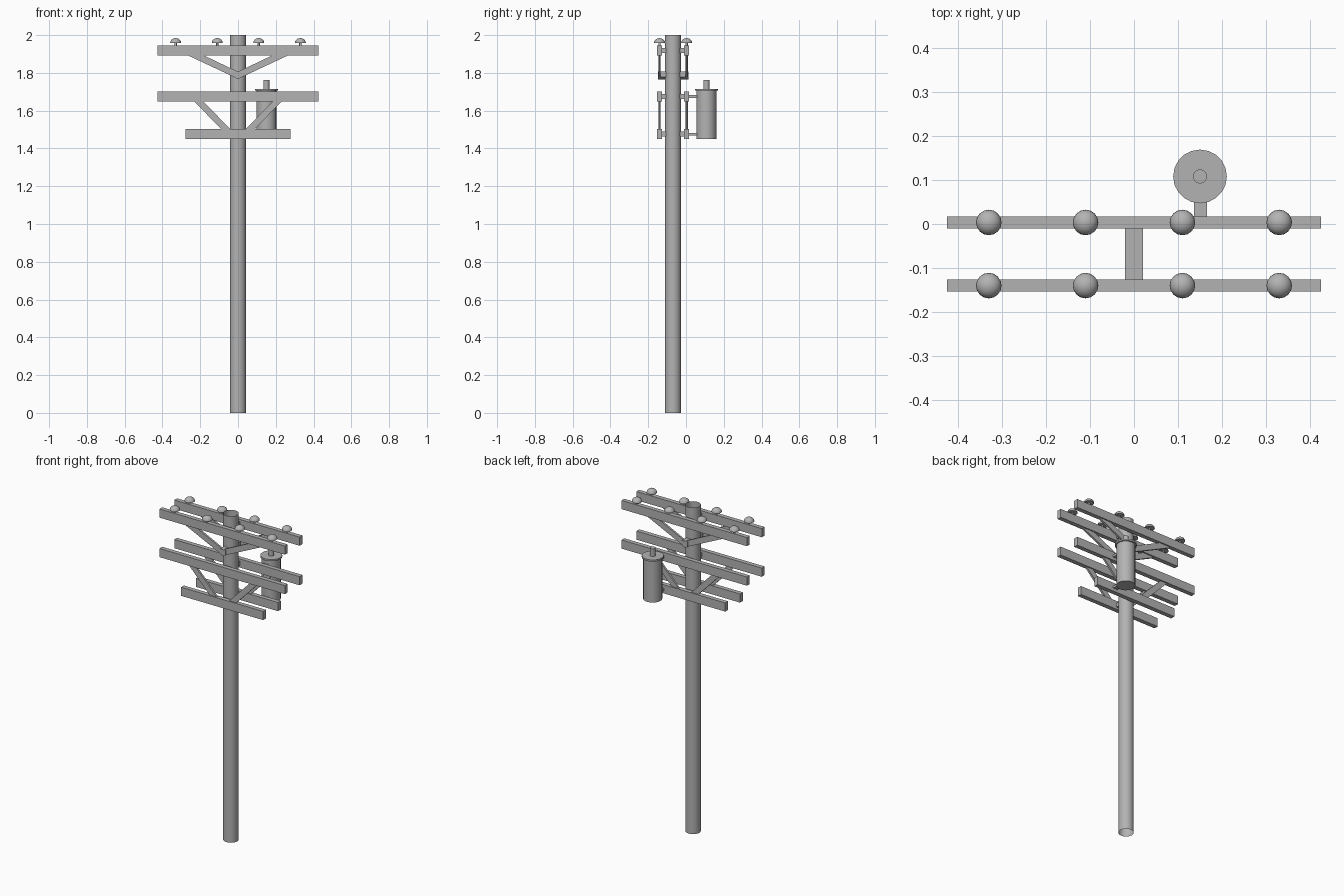
import bpy, bmesh, math
from mathutils import Matrix

if "Cube" in bpy.data.objects:
    bpy.data.objects.remove(bpy.data.objects["Cube"])

PY = -0.069                      # pole axis
ARMS_Y = (-0.14, 0.0035)         # front and back crossarm centre lines

grey = bpy.data.materials.new("dark_grey")
grey.diffuse_color = (0.45, 0.45, 0.45, 1)
grey.use_nodes = True
grey.node_tree.nodes["Principled BSDF"].inputs["Base Color"].default_value = grey.diffuse_color


def finish(name, bm, smooth=False):
    bmesh.ops.recalc_face_normals(bm, faces=bm.faces)
    me = bpy.data.meshes.new(name)
    bm.to_mesh(me)
    bm.free()
    me.materials.append(grey)
    ob = bpy.data.objects.new(name, me)
    bpy.context.collection.objects.link(ob)
    if smooth:
        bpy.ops.object.select_all(action='DESELECT')
        bpy.context.view_layer.objects.active = ob
        ob.select_set(True)
        bpy.ops.object.shade_smooth_by_angle(angle=math.radians(40))
    return ob


def box(name, x0, x1, y0, y1, z0, z1):
    bm = bmesh.new()
    m = Matrix.Translation(((x0 + x1) / 2, (y0 + y1) / 2, (z0 + z1) / 2))
    bmesh.ops.create_cube(bm, size=1, matrix=m @ Matrix.Diagonal((x1 - x0, y1 - y0, z1 - z0, 1)))
    return finish(name, bm)


def prism(name, pts, y0, y1):
    """Extrude an x-z outline along y."""
    bm = bmesh.new()
    f = bm.faces.new([bm.verts.new((x, y0, z)) for x, z in pts])
    ext = bmesh.ops.extrude_face_region(bm, geom=[f])
    bmesh.ops.translate(bm, vec=(0, y1 - y0, 0),
                        verts=[v for v in ext['geom'] if isinstance(v, bmesh.types.BMVert)])
    return finish(name, bm)


def lathe(name, profile, x, y, sides):
    """Stack rings of (radius, z); radius 0 closes with a point."""
    bm = bmesh.new()
    rings = []
    for r, z in profile:
        n = sides if r else 1
        rings.append([bm.verts.new((x + r * math.cos(math.tau * i / sides),
                                    y + r * math.sin(math.tau * i / sides), z)) for i in range(n)])
    for a, b in zip(rings, rings[1:]):
        for i in range(sides):
            j = (i + 1) % sides
            quad = [a[i % len(a)], a[j % len(a)], b[j % len(b)], b[i % len(b)]]
            bm.faces.new(list(dict.fromkeys(quad)))
    return finish(name, bm, True)


# Pole, open at both ends
lathe("pole", [(0.043, 0), (0.043, 2)], 0, PY, 20)

# Crossarms on three levels, with spacers through the pole
for level, half, z0, z1 in (("top", 0.425, 1.891, 1.944),
                            ("middle", 0.425, 1.649, 1.702),
                            ("bottom", 0.278, 1.451, 1.504)):
    for side, y in zip(("front", "back"), ARMS_Y):
        box(f"{level}_crossarm_{side}", -half, half, y - 0.0135, y + 0.0135, z0, z1)
    zc = (z0 + z1) / 2
    box(f"{level}_crossarm_spacer", -0.02, 0.02, ARMS_Y[0] + 0.01, ARMS_Y[1] - 0.01,
        zc - 0.013, zc + 0.013)

# Diagonal braces
for side, y in zip(("front", "back"), ARMS_Y):
    prism(f"top_v_brace_{side}",
          [(-0.264, 1.892), (0, 1.768), (0.264, 1.892), (0.18, 1.892), (0, 1.806), (-0.18, 1.892)],
          y - 0.006, y + 0.006)
    for s, hand in ((-1, "left"), (1, "right")):
        prism(f"lower_brace_{side}_{hand}",
              [(s * 0.233, 1.651), (s * 0.185, 1.651), (s * 0.042, 1.503), (s * 0.09, 1.503)],
              y - 0.006, y + 0.006)

# Connector where the upper braces meet at the pole
prism("top_brace_connector",
      [(-0.02, 1.777), (0, 1.766), (0.02, 1.777), (0.02, 1.807), (-0.02, 1.807)],
      ARMS_Y[0] - 0.009, ARMS_Y[1] + 0.009)

# Insulators
dome = [(0.029 * math.cos(a), 1.959 + 0.025 * math.sin(a))
        for a in (math.radians(15 * i) for i in range(6))]
for side, y in zip(("front", "back"), ARMS_Y):
    for i, x in enumerate((-0.33, -0.11, 0.11, 0.33)):
        lathe(f"insulator_{side}_{i + 1}",
              [(0.006, 1.94), (0.006, 1.959)] + dome + [(0, 1.984)], x, y, 16)

# Transformer tank with lid and bushing
TX, TY = 0.15, 0.108
lathe("transformer_tank",
      [(0, 1.451), (0.053, 1.451), (0.053, 1.706), (0.061, 1.706), (0.061, 1.716),
       (0.016, 1.716), (0.016, 1.763), (0, 1.763)], TX, TY, 20)

# Brackets holding the tank on the back crossarms
for level, z in (("upper", 1.675), ("lower", 1.476)):
    box(f"transformer_bracket_{level}", TX - 0.014, TX + 0.016, 0.013, 0.065, z - 0.007, z + 0.007)
